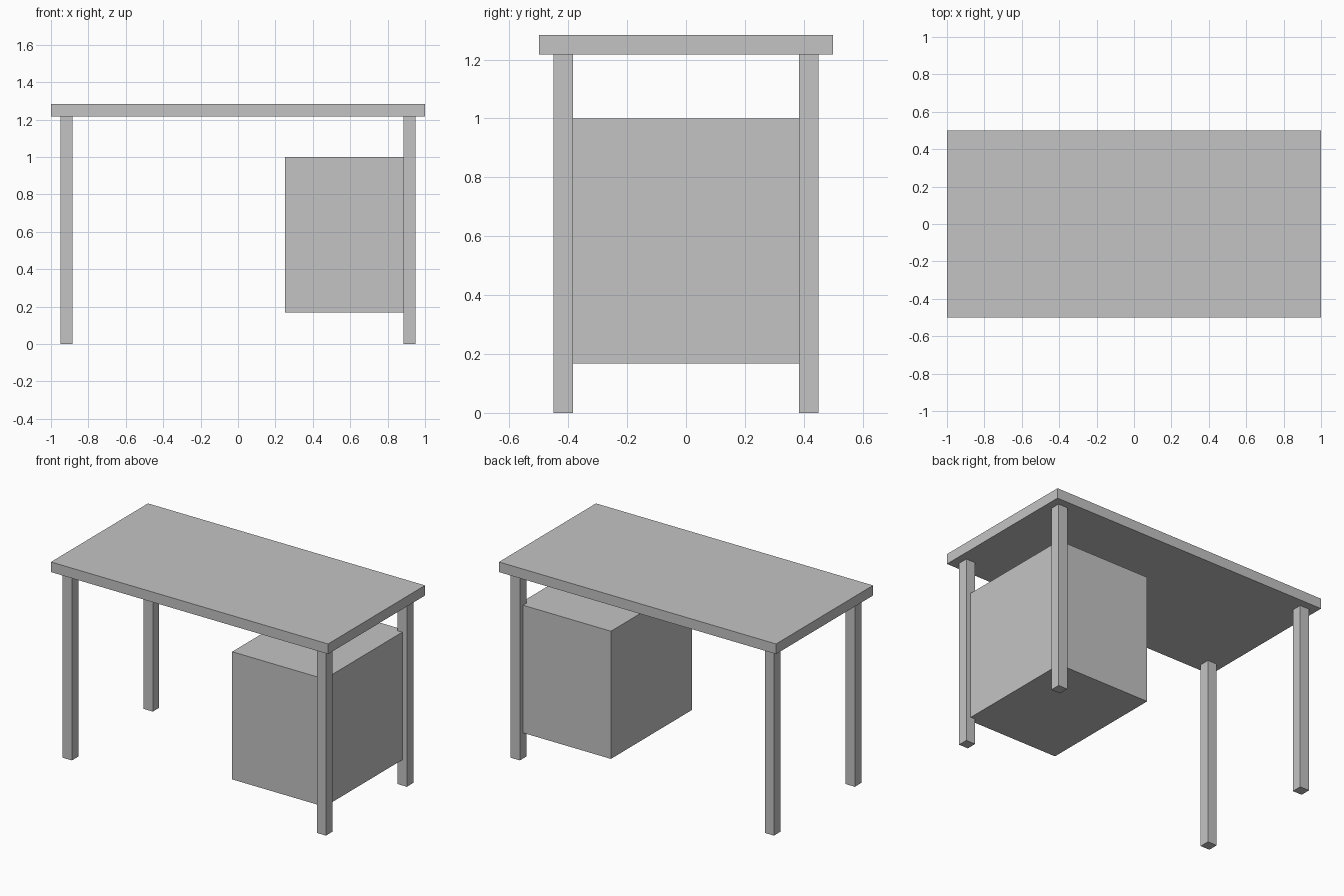
import bpy
import bmesh
from mathutils import Vector

cube = bpy.data.objects.get("Cube")
if cube:
    bpy.data.objects.remove(cube, do_unlink=True)

GREY = (0.55, 0.55, 0.55, 1)
grey = bpy.data.materials.new("plain grey")
grey.use_nodes = True
grey.diffuse_color = GREY
next(n for n in grey.node_tree.nodes
     if n.type == 'BSDF_PRINCIPLED').inputs["Base Color"].default_value = GREY


def box(name, low, high):
    """Add a flat-sided box between two opposite corners."""
    low, high = Vector(low), Vector(high)
    bm = bmesh.new()
    bmesh.ops.create_cube(bm, size=1)
    bmesh.ops.scale(bm, vec=high - low, verts=bm.verts)
    mesh = bpy.data.meshes.new(name)
    bm.to_mesh(mesh)
    bm.free()
    mesh.materials.append(grey)
    obj = bpy.data.objects.new(name, mesh)
    obj.location = (low + high) / 2
    bpy.context.collection.objects.link(obj)
    return obj


LEG_X, LEG_Y, HALF = 0.917, 0.417, 0.033
UNDERSIDE, TOP = 1.217, 1.283

# Tabletop
box("desktop", (-1, -0.5, UNDERSIDE), (1, 0.5, TOP))

# Four square legs
for side, sx in (("left", 1), ("right", -1)):
    for end, sy in (("front", -1), ("back", 1)):
        x, y = sx * LEG_X, sy * LEG_Y
        box(f"{end}_{side}_leg", (x - HALF, y - HALF, 0),
            (x + HALF, y + HALF, UNDERSIDE))

# Cabinet, held between the two left legs with its corners on their centres
box("cabinet", (0.25, -LEG_Y, 0.167), (LEG_X, LEG_Y, 1.0))
